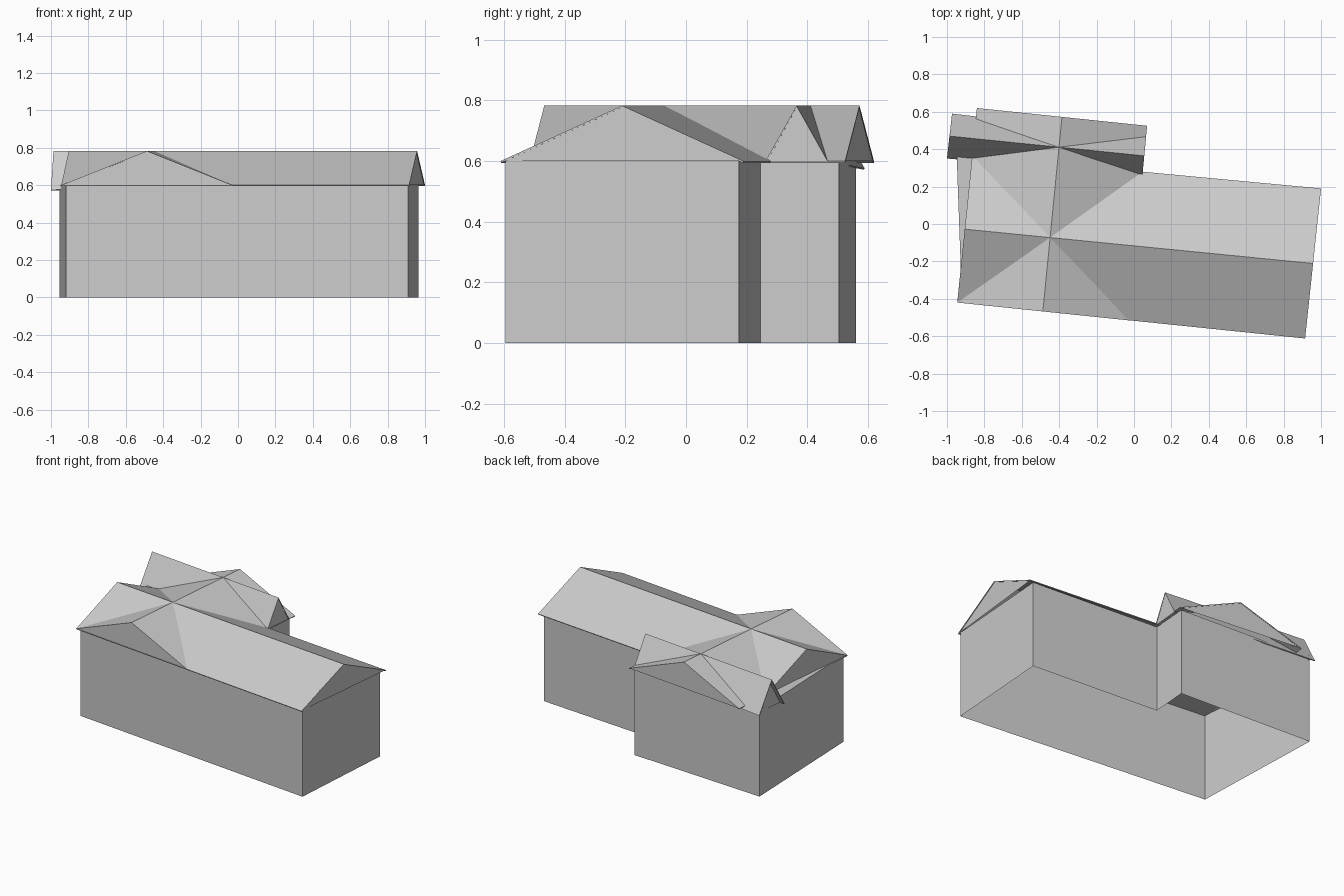
import bpy
from mathutils import Vector

if "Cube" in bpy.data.objects:
    bpy.data.objects.remove(bpy.data.objects["Cube"])

EAVE, RIDGE = 0.6, 0.783


def add_mesh(name, verts, faces):
    mesh = bpy.data.meshes.new(name)
    mesh.from_pydata([tuple(v) for v in verts], [], faces)
    mesh.update()
    obj = bpy.data.objects.new(name, mesh)
    bpy.context.collection.objects.link(obj)
    return obj


def gable_roof(name, start, end, z_start=EAVE, z_end=EAVE, inset=(0.002, 0.002)):
    """Two thin slopes plus gable triangles; start/end are (left, right) eave corners."""
    a, b = [Vector((*p, z_start)) for p in start]
    c, d = [Vector((*p, z_end)) for p in end]
    r0, r1 = (a + b) / 2, (c + d) / 2
    r0.z = r1.z = RIDGE
    # slopes, wound so the normals point up
    slopes = add_mesh(name, [a, r0, b, c, r1, d], [(0, 3, 4, 1), (1, 4, 5, 2)])
    if slopes.data.polygons[0].normal.z < 0:
        slopes.data.flip_normals()
    thick = slopes.modifiers.new("thickness", 'SOLIDIFY')
    thick.thickness = 0.006
    thick.offset = -1
    # gable triangles, set slightly in from the roof ends
    t0, t1 = inset
    ends = [p.lerp(q, t0) for p, q in ((a, c), (r0, r1), (b, d))]
    ends += [q.lerp(p, t1) for p, q in ((a, c), (r0, r1), (b, d))]
    add_mesh(name + "_gables", ends, [(0, 1, 2), (3, 5, 4)])


# walls: extruded footprint, open underneath, flat ceiling
footprint = [(-0.92, -0.41), (0.91, -0.595), (0.965, 0.175),
             (0.02, 0.245), (0.04, 0.505), (-0.955, 0.56)]
n = len(footprint)
verts = [(x, y, z) for z in (0, EAVE) for x, y in footprint]
sides = [(i, (i + 1) % n, (i + 1) % n + n, i + n) for i in range(n)]
add_mesh("walls", verts, sides + [tuple(range(n, 2 * n))])

# roofs: long main roof, cross roof through it, rear wing roof
gable_roof("main_roof", ((-0.945, -0.42), (-0.865, 0.365)), ((0.915, -0.612), (1.0, 0.19)))
gable_roof("cross_roof", ((-0.03, -0.515), (-0.945, -0.42)), ((0.07, 0.525), (-0.84, 0.62)))
gable_roof("wing_roof", ((-1.0, 0.35), (-0.973, 0.59)), ((0.045, 0.262), (0.065, 0.467)),
           z_start=0.575, inset=(0.03, 0.002))
